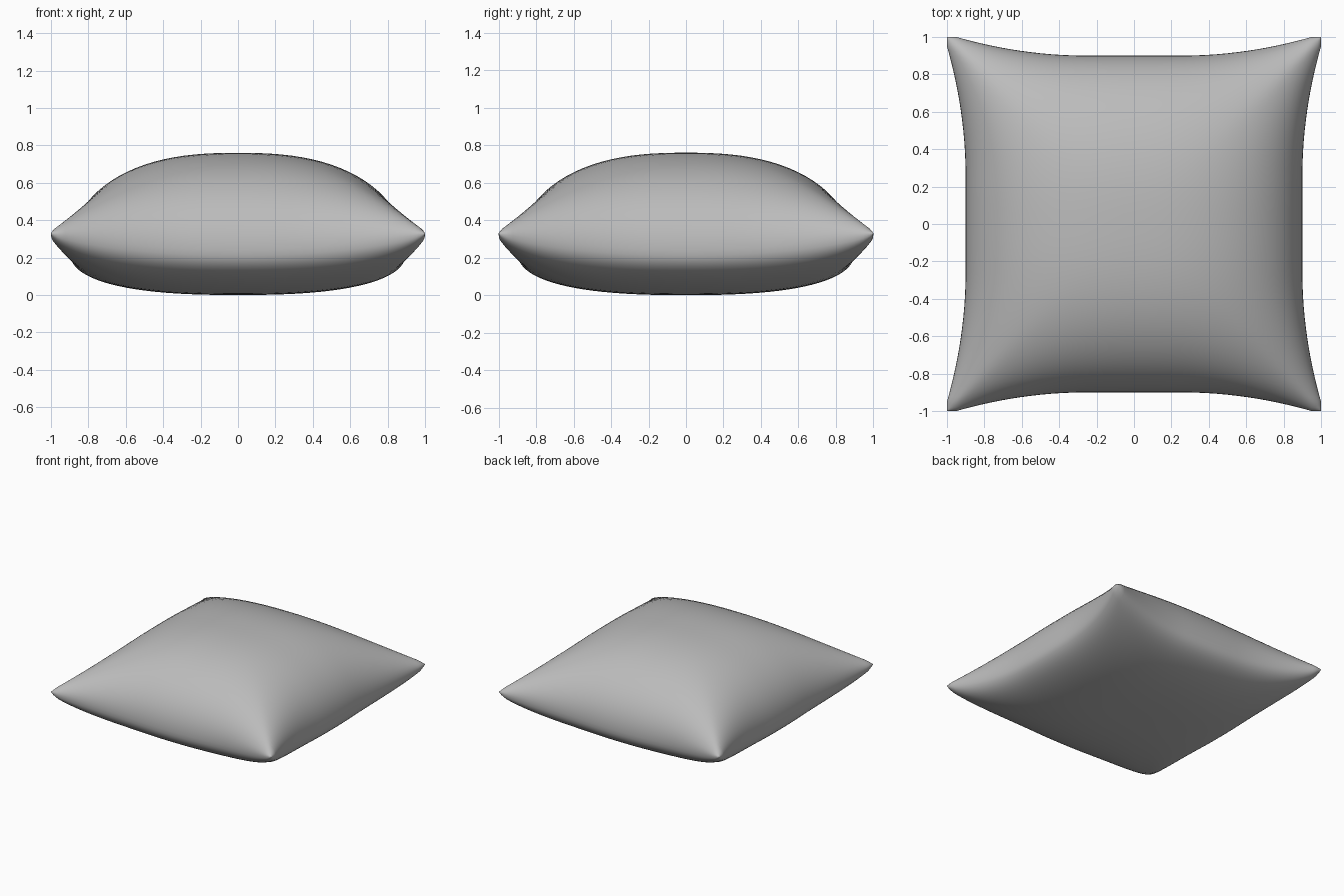
import bpy, bmesh, math

if "Cube" in bpy.data.objects:
    bpy.data.objects.remove(bpy.data.objects["Cube"])

N = 48          # grid cells per side
HEIGHT = 0.76   # full height of the pillow


def flare(t):
    # Extra width towards the blunt corners
    return 0.1 * min(1.0, max(0.0, (abs(t) - 0.25) / 0.7)) ** 2


def outline(u, v):
    # Square with sides pulled in between the corners
    return u * (0.9 + flare(v)), v * (0.9 + flare(u))


def seam(u, v):
    # The seam sags between the corners
    return 0.33 - 0.09 * (1 - min(abs(u), abs(v)) ** 2)


def puff(t, power, root):
    return max(0.0, 1 - abs(t) ** power) ** root


def add_panel(bm, target, power, root):
    # One cloth panel bulging from the seam to the target height,
    # with rows packed closer together near the seam
    ts = [math.sin(math.pi / 2 * (2 * i / N - 1)) for i in range(N + 1)]
    grid = []
    for v in ts:
        row = []
        for u in ts:
            x, y = outline(u, v)
            s = seam(u, v)
            z = s + (target - s) * puff(u, power, root) * puff(v, power, root)
            row.append(bm.verts.new((x, y, z)))
        grid.append(row)
    for j in range(N):
        for i in range(N):
            q = [grid[j][i], grid[j][i + 1], grid[j + 1][i + 1], grid[j + 1][i]]
            bm.faces.new(q if target > 0 else q[::-1])


# Pillow: rounded upper panel and flatter lower panel joined at the seam
bm = bmesh.new()
add_panel(bm, HEIGHT, 2.5, 0.5)
add_panel(bm, 0.0, 2.5, 0.4)
bmesh.ops.remove_doubles(bm, verts=bm.verts, dist=0.0002)
bmesh.ops.recalc_face_normals(bm, faces=bm.faces)
for f in bm.faces:
    f.smooth = True
mesh = bpy.data.meshes.new("pillow")
bm.to_mesh(mesh)
bm.free()
pillow = bpy.data.objects.new("pillow", mesh)
bpy.context.collection.objects.link(pillow)

# Mid-grey cloth
cloth = bpy.data.materials.new("grey_cloth")
cloth.diffuse_color = (0.5, 0.5, 0.5, 1)
cloth.use_nodes = True
cloth.node_tree.nodes["Principled BSDF"].inputs["Base Color"].default_value = cloth.diffuse_color
mesh.materials.append(cloth)
